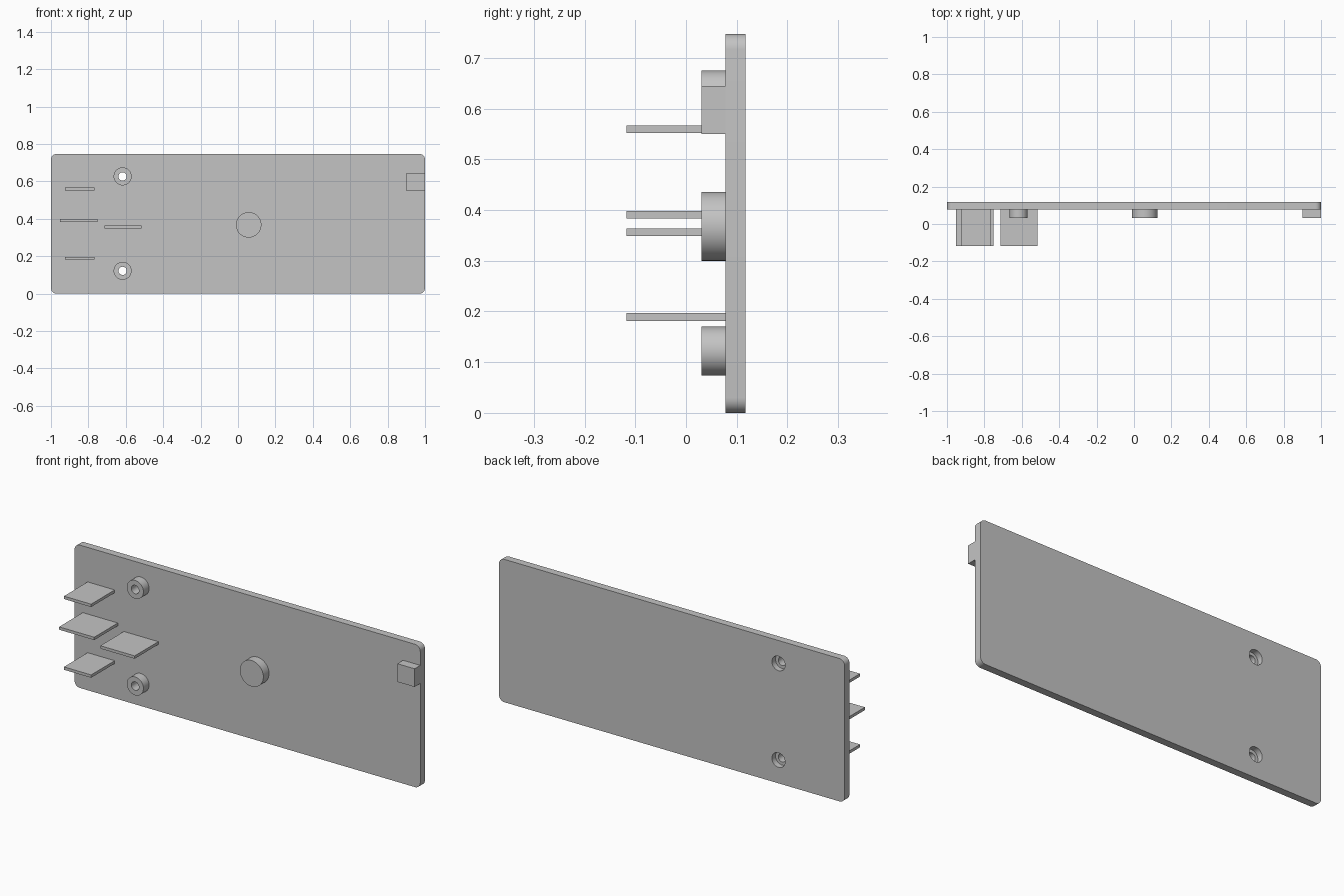
import bpy, bmesh, math
from mathutils import Matrix, Vector

cube = bpy.data.objects.get("Cube")
if cube:
    bpy.data.objects.remove(cube, do_unlink=True)

grey = bpy.data.materials.new("light_grey_plastic")
grey.use_nodes = True
colour = (0.55, 0.55, 0.55, 1)
grey.diffuse_color = colour
grey.node_tree.nodes["Principled BSDF"].inputs["Base Color"].default_value = colour

FRONT, BACK = 0.078, 0.117    # faces of the plate
BOSS_FRONT = 0.031
FIN_FRONT = -0.117
HEIGHT = 0.747


def finish(name, bm):
    mesh = bpy.data.meshes.new(name)
    bm.to_mesh(mesh)
    bm.free()
    obj = bpy.data.objects.new(name, mesh)
    bpy.context.collection.objects.link(obj)
    mesh.materials.append(grey)
    return obj


def box(name, x, y, z, corner=0):
    bm = bmesh.new()
    bmesh.ops.create_cube(bm, size=1)
    for v in bm.verts:
        v.co = Vector([(a + b) / 2 + c * (b - a) for (a, b), c in zip((x, y, z), v.co)])
    if corner:
        # round only the edges running from front to back
        edges = [e for e in bm.edges
                 if abs(e.verts[0].co.y - e.verts[1].co.y) > 0.01]
        bmesh.ops.bevel(bm, geom=edges, offset=corner, segments=8,
                        profile=0.5, affect='EDGES')
    return finish(name, bm)


def cylinder(name, x, z, radius, y0, y1):
    bm = bmesh.new()
    place = Matrix.Translation((x, (y0 + y1) / 2, z)) @ Matrix.Rotation(math.pi / 2, 4, 'X')
    bmesh.ops.create_cone(bm, cap_ends=True, segments=48, radius1=radius,
                          radius2=radius, depth=y1 - y0, matrix=place)
    return finish(name, bm)


def activate(obj):
    bpy.ops.object.select_all(action='DESELECT')
    obj.select_set(True)
    bpy.context.view_layer.objects.active = obj


def cut(obj, cutter):
    activate(obj)
    mod = obj.modifiers.new("hole", 'BOOLEAN')
    mod.operation = 'DIFFERENCE'
    mod.solver = 'EXACT'
    mod.object = cutter
    bpy.ops.object.modifier_apply(modifier=mod.name)


# Plate with rounded corners
plate = box("plate", (-1, 1), (FRONT, BACK), (0, HEIGHT), corner=0.03)
parts = [plate]

# Screw bosses with through holes, recessed from the back for screw heads
for name, z in (("lower_screw_boss", 0.122), ("upper_screw_boss", 0.627)):
    x = -0.617
    boss = cylinder(name, x, z, 0.048, BOSS_FRONT, FRONT)
    hole = cylinder("hole_cutter", x, z, 0.022, -0.1, 0.2)
    recess = cylinder("recess_cutter", x, z, 0.038, BACK - 0.03, 0.2)
    cut(boss, hole)
    cut(plate, hole)
    cut(plate, recess)
    for cutter in (hole, recess):
        bpy.data.objects.remove(cutter, do_unlink=True)
    parts.append(boss)

# Round centre stud and end block
parts.append(cylinder("centre_stud", 0.057, 0.368, 0.068, BOSS_FRONT, FRONT))
parts.append(box("end_block", (0.9, 1), (BOSS_FRONT, FRONT), (0.55, 0.645)))

# Thin fins standing out from the front
fins = (("lower_fin", -0.925, -0.768, 0.189), ("middle_fin", -0.953, -0.75, 0.391),
        ("inner_fin", -0.715, -0.516, 0.356), ("upper_fin", -0.925, -0.768, 0.559))
for name, x0, x1, z in fins:
    parts.append(box(name, (x0, x1), (FIN_FRONT, FRONT), (z - 0.0075, z + 0.0075)))

for part in parts:
    activate(part)
    bpy.ops.object.shade_smooth_by_angle(angle=math.radians(30))
